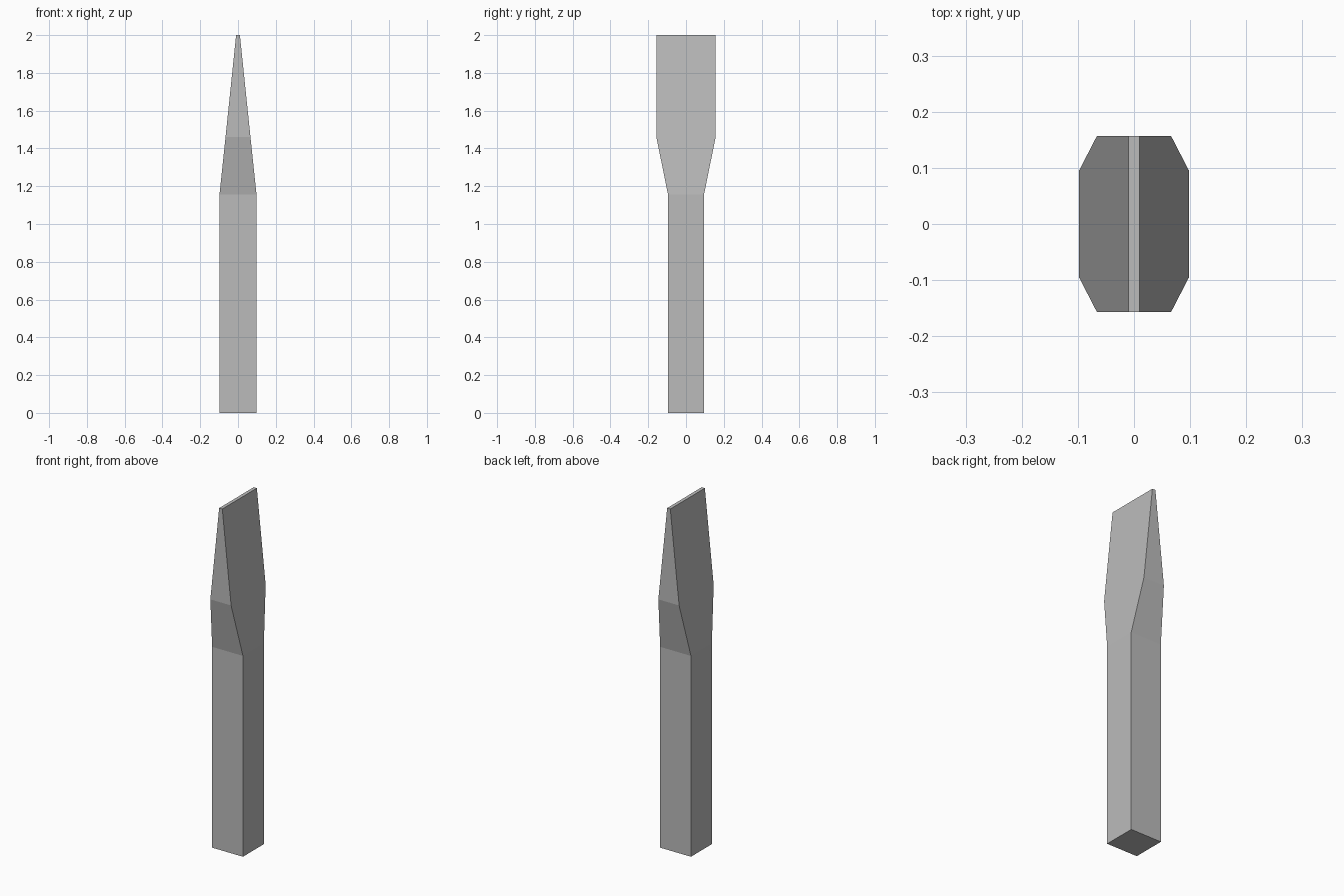
import bpy, bmesh

cube = bpy.data.objects.get("Cube")
if cube:
    bpy.data.objects.remove(cube, do_unlink=True)

# Plain steel colour
steel = bpy.data.materials.new("steel_grey")
steel.use_nodes = True
colour = (0.5, 0.5, 0.5, 1)
steel.diffuse_color = colour
steel.node_tree.nodes["Principled BSDF"].inputs["Base Color"].default_value = colour

# Rectangular sections of the chisel: height, half width, half depth
SECTIONS = [
    (0.0, 0.098, 0.095),    # shank foot
    (1.155, 0.098, 0.095),  # shank shoulder
    (1.46, 0.066, 0.157),   # flared blade
    (2.0, 0.01, 0.157),     # thin edge
]


def loft(name, sections, material):
    """Skin a stack of rectangles into one closed body."""
    bm = bmesh.new()
    rings = [[bm.verts.new((sx * w, sy * d, z))
              for sx, sy in ((-1, -1), (1, -1), (1, 1), (-1, 1))]
             for z, w, d in sections]
    for low, high in zip(rings, rings[1:]):
        for i in range(4):
            j = (i + 1) % 4
            bm.faces.new((low[i], low[j], high[j], high[i]))
    bm.faces.new(rings[0][::-1])
    bm.faces.new(rings[-1])
    bmesh.ops.recalc_face_normals(bm, faces=bm.faces)
    mesh = bpy.data.meshes.new(name)
    bm.to_mesh(mesh)
    bm.free()
    mesh.materials.append(material)
    obj = bpy.data.objects.new(name, mesh)
    bpy.context.collection.objects.link(obj)
    return obj


loft("chisel_body", SECTIONS, steel)
